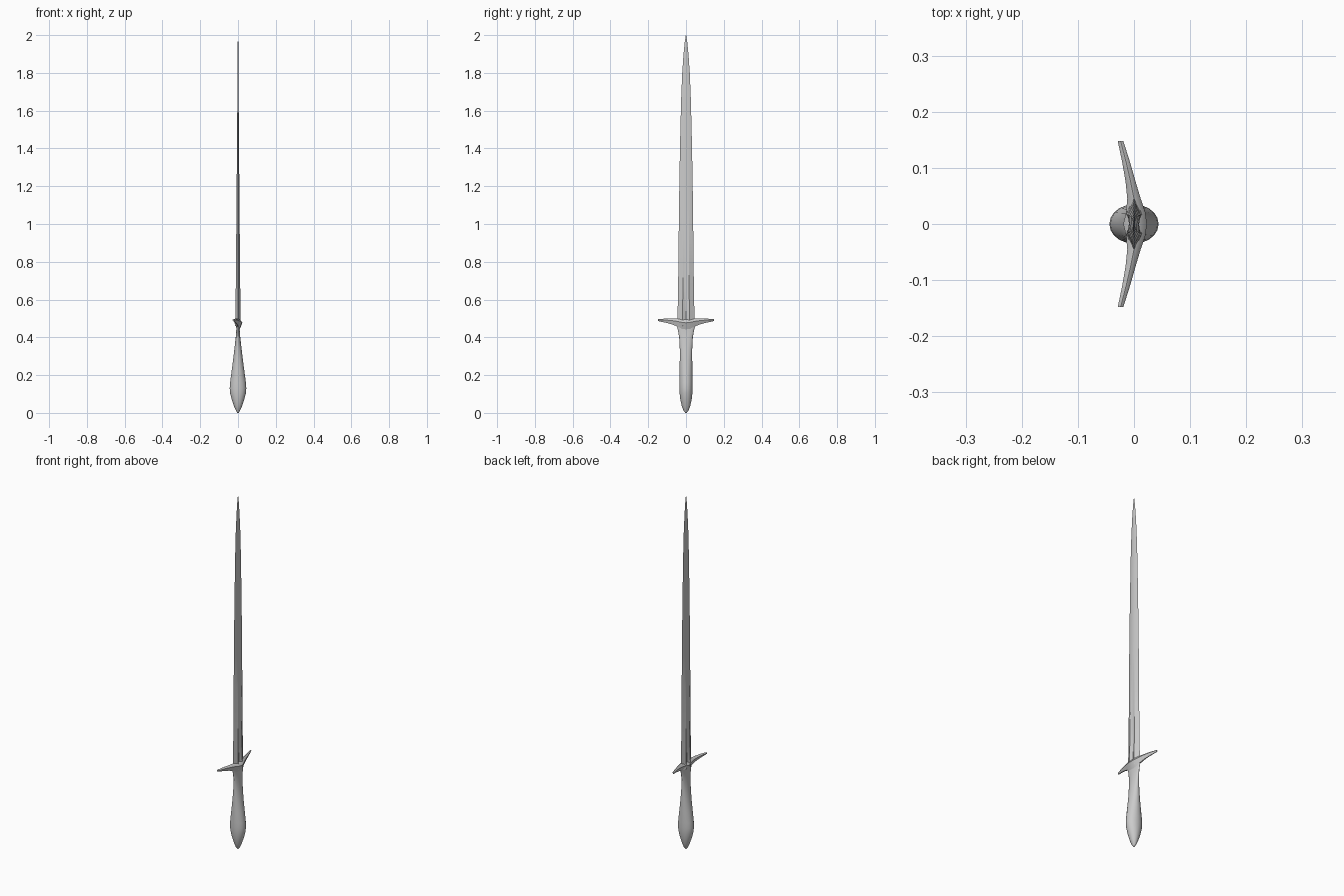
import bpy, bmesh, math

if "Cube" in bpy.data.objects:
    bpy.data.objects.remove(bpy.data.objects["Cube"])


def loft(name, rings, angle):
    """Skin a stack of equal-sized point rings and cap both ends."""
    bm = bmesh.new()
    loops = [[bm.verts.new(p) for p in ring] for ring in rings]
    n = len(loops[0])
    for a, b in zip(loops, loops[1:]):
        for i in range(n):
            j = (i + 1) % n
            bm.faces.new((a[i], a[j], b[j], b[i]))
    bm.faces.new(loops[0])
    bm.faces.new(loops[-1])
    bmesh.ops.recalc_face_normals(bm, faces=bm.faces)
    mesh = bpy.data.meshes.new(name)
    bm.to_mesh(mesh)
    bm.free()
    obj = bpy.data.objects.new(name, mesh)
    bpy.context.collection.objects.link(obj)
    bpy.ops.object.select_all(action='DESELECT')
    obj.select_set(True)
    bpy.context.view_layer.objects.active = obj
    bpy.ops.object.shade_smooth_by_angle(angle=math.radians(angle))
    return obj


# Grip and pommel in one swelling shape: z, half depth x, half width y
grip = [(0, .004, .004), (.012, .011, .013), (.035, .021, .022),
        (.07, .033, .030), (.105, .042, .034), (.13, .044, .035),
        (.16, .042, .035), (.22, .034, .034), (.28, .026, .033),
        (.34, .019, .033), (.40, .012, .036), (.44, .009, .043),
        (.465, .009, .05)]
loft("grip", [[(rx * math.cos(a), ry * math.sin(a), z)
               for a in (2 * math.pi * i / 20 for i in range(20))]
              for z, rx, ry in grip], 40)

# Blade: flat bevelled section, central hollow fading out towards the tip
# z, half width, half thickness, half thickness at the centre line
blade = [(.46, .046, .015, .006), (.50, .045, .014, .006),
         (.65, .042, .012, .007), (.80, .040, .0105, .009),
         (1.1, .037, .008, .0075), (1.4, .032, .0055, .0055),
         (1.65, .026, .0035, .0035), (1.8, .020, .0025, .0025),
         (1.9, .013, .002, .002), (1.96, .007, .0015, .0015),
         (2.0, .001, .0005, .0005)]
loft("blade", [[(0, w, z), (t, .4 * w, z), (c, 0, z), (t, -.4 * w, z),
                (0, -w, z), (-t, -.4 * w, z), (-c, 0, z), (-t, .4 * w, z)]
               for z, w, t, c in blade], 25)

# Guard swept back at the tips: y, centre x, half depth, bottom z, top z
half = [(0, .002, .021, .44, .497), (.022, .003, .017, .445, .498),
        (.045, 0, .012, .457, .499), (.075, -.006, .009, .469, .499),
        (.11, -.014, .007, .478, .499), (.148, -.024, .005, .486, .496)]
arms = [(-y, x, d, b, t) for y, x, d, b, t in half[:0:-1]] + half
loft("guard", [[(x, y, t), (x + d * .55, y, t - (t - b) * .1),
                (x + d, y, t - (t - b) * .35), (x + d * .3, y, b),
                (x - d * .3, y, b), (x - d, y, t - (t - b) * .35),
                (x - d * .55, y, t - (t - b) * .1)]
               for y, x, d, b, t in arms], 35)
